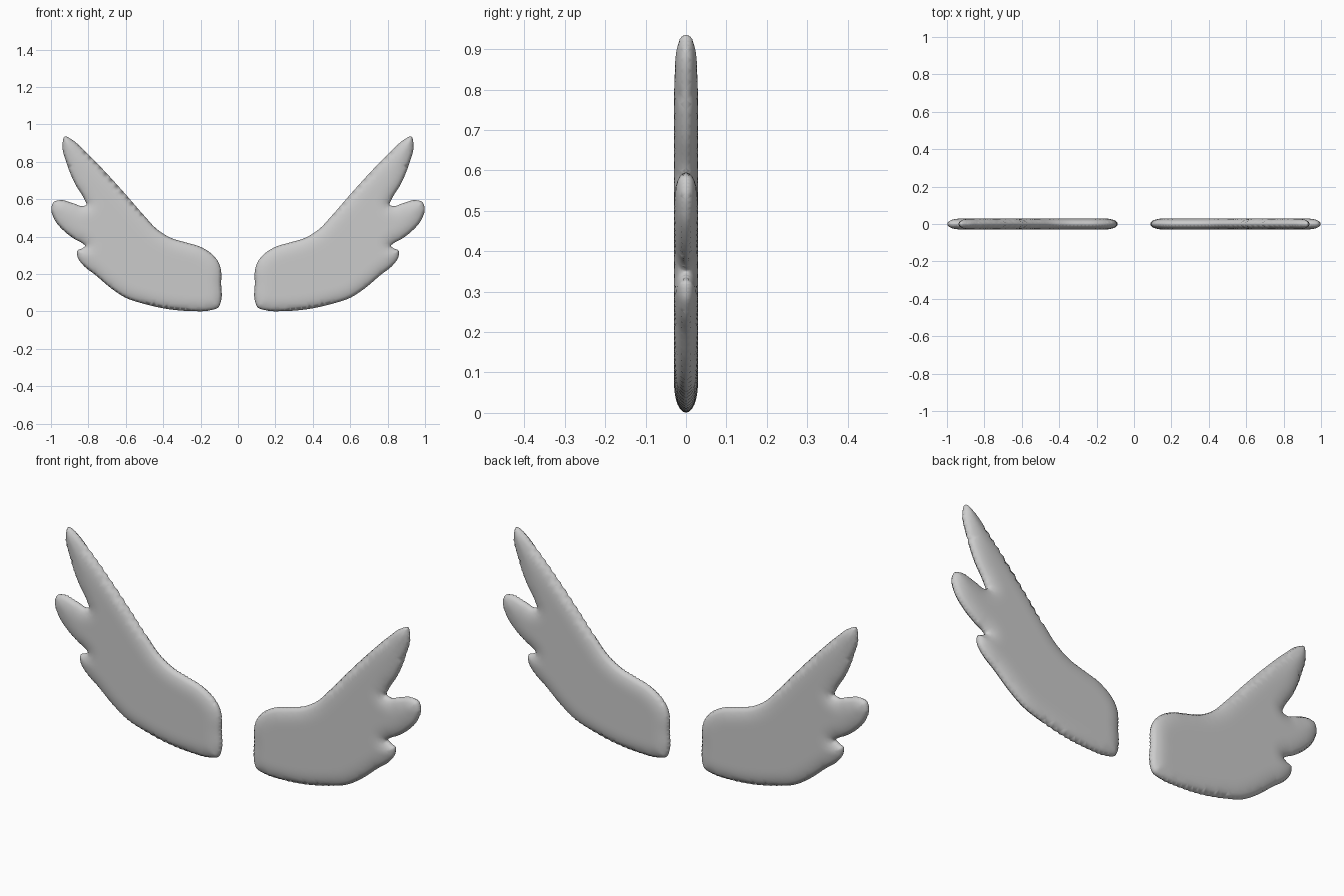
import bpy, bmesh, math
from mathutils import Vector, kdtree
from mathutils.geometry import delaunay_2d_cdt

if "Cube" in bpy.data.objects:
    bpy.data.objects.remove(bpy.data.objects["Cube"])

THICK = 0.03   # half thickness
ROUND = 0.09   # width of the rounded border

# Outline of the right wing in x, z (counter-clockwise)
OUTLINE = [
    (0.09, 0.15), (0.09, 0.06), (0.105, 0.022), (0.15, 0.006), (0.25, 0.002), (0.37, 0.012),
    (0.5, 0.04), (0.6, 0.073), (0.68, 0.125), (0.76, 0.193), (0.83, 0.25), (0.857, 0.29),
    (0.858, 0.325), (0.832, 0.338), (0.817, 0.35), (0.83, 0.363), (0.87, 0.385), (0.93, 0.43),
    (0.98, 0.49), (0.998, 0.55), (0.985, 0.585), (0.95, 0.595), (0.88, 0.578), (0.83, 0.563),
    (0.81, 0.571), (0.82, 0.597), (0.87, 0.68), (0.915, 0.79), (0.938, 0.9), (0.927, 0.935),
    (0.89, 0.92), (0.83, 0.868), (0.72, 0.757), (0.6, 0.625), (0.5, 0.51), (0.43, 0.437),
    (0.36, 0.394), (0.28, 0.369), (0.2, 0.345), (0.14, 0.307), (0.103, 0.26), (0.091, 0.22)]


def smooth_loop(points, steps=8):
    """Closed Catmull-Rom curve through the points."""
    p = [Vector(q) for q in points]
    n, out = len(p), []
    for i in range(n):
        a, b, c, d = p[i - 1], p[i], p[(i + 1) % n], p[(i + 2) % n]
        # chord-scaled tangents avoid overshoot where spacing changes
        l0, l1, l2 = (b - a).length, (c - b).length, (d - c).length
        m1 = ((b - a) / l0 * l1 + (c - b) / l1 * l0) / (l0 + l1) * l1
        m2 = ((c - b) / l1 * l2 + (d - c) / l2 * l1) / (l1 + l2) * l1
        for s in range(steps):
            t = s / steps
            out.append((2*t**3 - 3*t*t + 1) * b + (t**3 - 2*t*t + t) * m1
                       + (3*t*t - 2*t**3) * c + (t**3 - t*t) * m2)
    return out


def wing_mesh():
    """Pillow-shaped plate: thickness rises with distance from the outline."""
    loop = smooth_loop(OUTLINE)
    n = len(loop)
    tree = kdtree.KDTree(n)
    for i, p in enumerate(loop):
        tree.insert((p.x, p.y, 0), i)
    tree.balance()

    def dist(p):
        return tree.find((p.x, p.y, 0))[2]

    pts = list(loop)
    # Fine rings along the rounded rim
    for off in (0.0015, 0.005, 0.011, 0.02):
        for i in range(0, n, 2):
            t = (loop[(i + 1) % n] - loop[i - 1]).normalized()
            q = loop[i] + Vector((-t.y, t.x)) * off
            if dist(q) > 0.95 * off:
                pts.append(q)
    # Regular grid inside
    step = 0.014
    for i in range(75):
        for j in range(75):
            q = Vector((i * step, j * step))
            k = tree.find((q.x, q.y, 0))[1]
            t = loop[(k + 1) % n] - loop[k - 1]
            r = q - loop[k]
            if t.x * r.y - t.y * r.x > 0 and dist(q) > 0.027:
                pts.append(q)

    verts, _, faces, *_ = delaunay_2d_cdt(pts, [], [list(range(n))], 1, 1e-6)
    bm = bmesh.new()
    layers = []
    for side in (-1, 1):
        row = []
        for v in verts:
            d = dist(v)
            u = 1 - min(d / ROUND, 1)
            y = 0 if d < 1e-4 else THICK * math.sqrt(1 - u ** 2.6)
            row.append(bm.verts.new((v.x, side * y, v.y)))
        for f in faces:
            bm.faces.new([row[i] for i in (f if side < 0 else reversed(f))])
        layers += row
    bmesh.ops.remove_doubles(bm, verts=bm.verts, dist=1e-5)
    bmesh.ops.recalc_face_normals(bm, faces=bm.faces)
    for f in bm.faces:
        f.smooth = True
    return bm


# Right and left wings, mirrored across x = 0
for name, sign in (("right_wing", 1), ("left_wing", -1)):
    bm = wing_mesh()
    if sign < 0:
        for v in bm.verts:
            v.co.x *= -1
        bmesh.ops.reverse_faces(bm, faces=bm.faces)
    me = bpy.data.meshes.new(name)
    bm.to_mesh(me)
    bm.free()
    bpy.context.collection.objects.link(bpy.data.objects.new(name, me))
